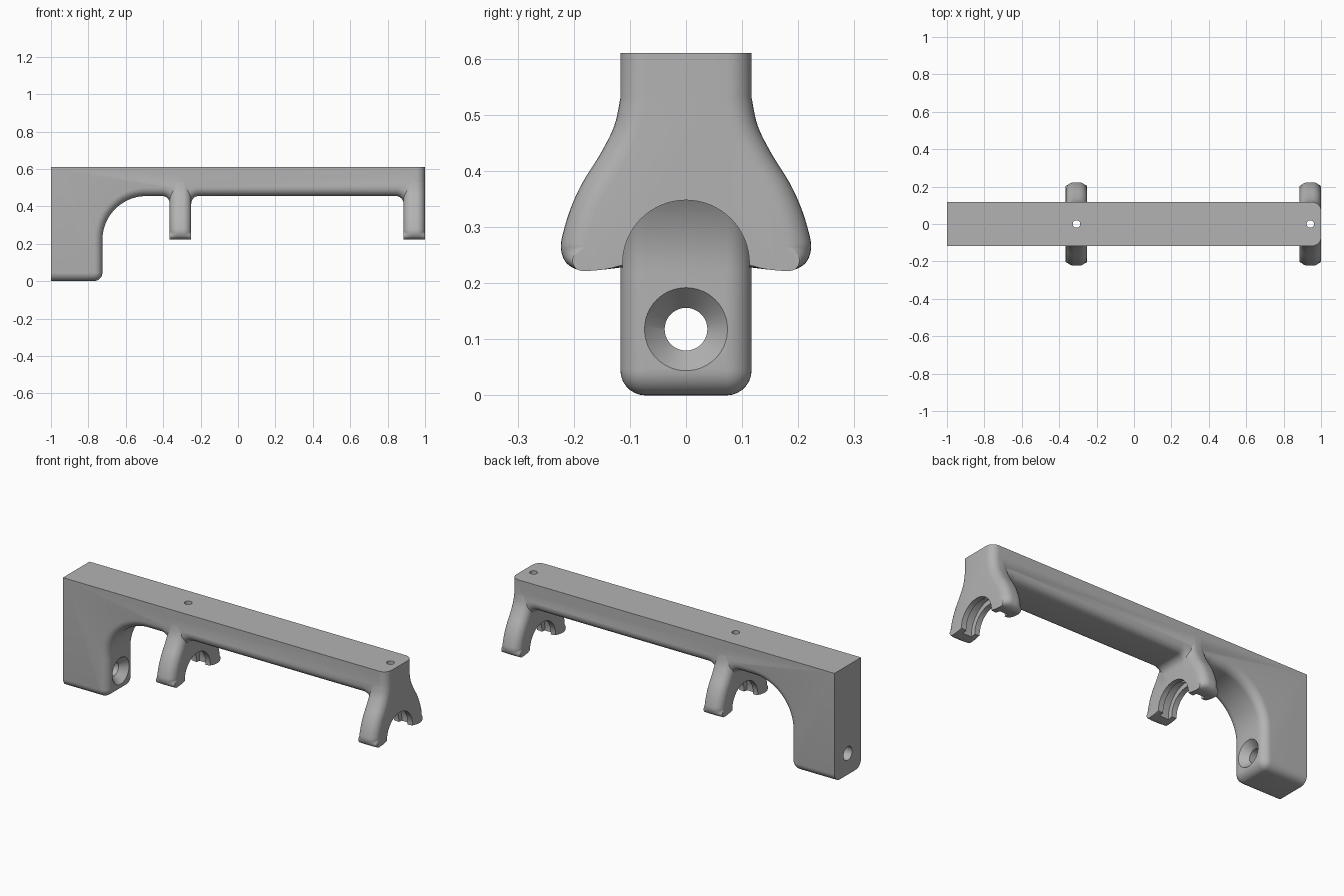
import bpy
import bmesh
from math import sin, cos, pi, radians
from mathutils import Vector, Matrix

if "Cube" in bpy.data.objects:
    bpy.data.objects.remove(bpy.data.objects["Cube"])

grey = bpy.data.materials.new("plain grey")
grey.use_nodes = True
colour = (0.45, 0.45, 0.45, 1)
grey.diffuse_color = colour
grey.node_tree.nodes["Principled BSDF"].inputs["Base Color"].default_value = colour

HALF, TOP, ROUND = 0.117, 0.61, 0.045


def make_object(name, bm):
    bmesh.ops.recalc_face_normals(bm, faces=bm.faces)
    mesh = bpy.data.meshes.new(name)
    bm.to_mesh(mesh)
    bm.free()
    mesh.materials.append(grey)
    obj = bpy.data.objects.new(name, mesh)
    bpy.context.collection.objects.link(obj)
    return obj


def arc(cx, cz, r, start, end, steps):
    return [(cx + r * cos(radians(start + (end - start) * i / steps)),
             cz + r * sin(radians(start + (end - start) * i / steps)))
            for i in range(steps + 1)]


def smooth_path(points, steps=5):
    """Catmull-Rom curve through the points."""
    p = [Vector(q) for q in points]
    p = [p[0]] + p + [p[-1]]
    out = []
    for a, b, c, d in zip(p, p[1:], p[2:], p[3:]):
        for i in range(steps):
            t = i / steps
            out.append(b + (c - a) * t / 2 + (a * 2 - b * 5 + c * 4 - d) * t * t / 2
                       + (b * 3 - a - c * 3 + d) * t ** 3 / 2)
    return out + [p[-1]]


def rounded_prism(name, path, fixed, weight, lo, hi, place, steps=7):
    """Extrude a path plus fixed points, rounding the path's end edges.
    The solid lies to the left of the path."""
    path = [Vector(p) for p in path]
    n = len(path)
    normals = []
    for i in range(n):
        t = (path[min(i + 1, n - 1)] - path[max(i - 1, 0)]).normalized()
        normals.append(Vector((-t.y, t.x)))
    angles = [pi / 2 * i / steps for i in range(steps + 1)]
    slices = [(lo + ROUND * (1 - cos(a)), ROUND * (1 - sin(a))) for a in angles]
    slices += [(lo + hi - s, d) for s, d in reversed(slices)]
    bm = bmesh.new()
    rings = []
    for s, d in slices:
        ring = [p + nrm * d * weight(p) for p, nrm in zip(path, normals)]
        ring += [Vector(f) for f in fixed]
        rings.append([bm.verts.new(place(s, q.x, q.y)) for q in ring])
    for a, b in zip(rings, rings[1:]):
        for i in range(len(a)):
            j = (i + 1) % len(a)
            bm.faces.new((a[i], a[j], b[j], b[i]))
    bm.faces.new(rings[0])
    bm.faces.new(rings[-1])
    return make_object(name, bm)


def cylinder(name, centre, r1, r2, depth, axis, sides=64):
    bm = bmesh.new()
    turn = Matrix.Rotation(pi / 2, 4, 'Y') if axis == 'X' else Matrix()
    bmesh.ops.create_cone(bm, cap_ends=True, segments=sides, radius1=r1, radius2=r2,
                          depth=depth, matrix=Matrix.Translation(centre) @ turn)
    obj = make_object(name, bm)
    obj.hide_render = True
    return obj


def combine(target, other, operation):
    mod = target.modifiers.new(operation.lower(), 'BOOLEAN')
    mod.operation, mod.solver, mod.object = operation, 'EXACT', other
    bpy.context.view_layer.objects.active = target
    bpy.ops.object.modifier_apply(modifier=mod.name)
    bpy.data.objects.remove(other)


# Beam and mounting leg, with fillets running into both clips
path = [(-1, 0), (-0.9, 0)]
path += arc(-0.771, 0.046, 0.046, -90, 0, 8)
path += arc(-0.49, 0.22, 0.235, 180, 90, 20)
path += arc(-0.405, 0.415, 0.04, 90, 0, 6) + [(-0.345, 0.37), (-0.27, 0.37)]
path += arc(-0.21, 0.415, 0.04, 180, 90, 6)
path += arc(0.845, 0.415, 0.04, 90, 0, 6) + [(0.9, 0.38), (0.95, 0.38)]
bracket = rounded_prism(
    "bracket", path, [(0.95, TOP), (-1, TOP)],
    lambda p: 0 if p.x > -0.5 and p.y < 0.4 else 1,
    -HALF, HALF, lambda s, x, z: (x, s, z))

# Two flared clips under the beam
side = smooth_path([(HALF, 0.53), (0.128, 0.48), (0.153, 0.43), (0.184, 0.38),
                    (0.205, 0.335), (0.219, 0.29), (0.223, 0.262), (0.214, 0.237),
                    (0.193, 0.224), (0.172, 0.222), (0.113, 0.228)])
half = [Vector((HALF, TOP))] + side
outline = [Vector((-p.x, p.y)) for p in half] + list(reversed(half))
clip_centres = (-0.3075, 0.9425)
for cx in clip_centres:
    clip = rounded_prism(
        "clip", outline, [], lambda p: max(0, min(1, (p.y - 0.225) / 0.03)),
        cx - 0.0575, cx + 0.0575, lambda s, y, z: (s, y, z))
    combine(bracket, clip, 'UNION')

# Arch, inner groove and pin hole in each clip
for cx in clip_centres:
    for name, radius, width in (("arch_cutter", 0.113, 0.2), ("groove_cutter", 0.14, 0.055)):
        combine(bracket, cylinder(name, (cx, 0, 0.235), radius, radius, width, 'X'),
                'DIFFERENCE')
    combine(bracket, cylinder("pin_cutter", (cx, 0, 0.5), 0.02, 0.02, 0.4, 'Z', 32),
            'DIFFERENCE')

# Countersunk screw hole through the leg
combine(bracket, cylinder("screw_cutter", (-0.86, 0, 0.118), 0.038, 0.038, 0.5, 'X'),
        'DIFFERENCE')
combine(bracket, cylinder("countersink_cutter", (-0.74, 0, 0.118), 0.038, 0.083, 0.05, 'X'),
        'DIFFERENCE')

bpy.ops.object.select_all(action='DESELECT')
bracket.select_set(True)
bpy.context.view_layer.objects.active = bracket
bpy.ops.object.shade_smooth_by_angle(angle=radians(30))
